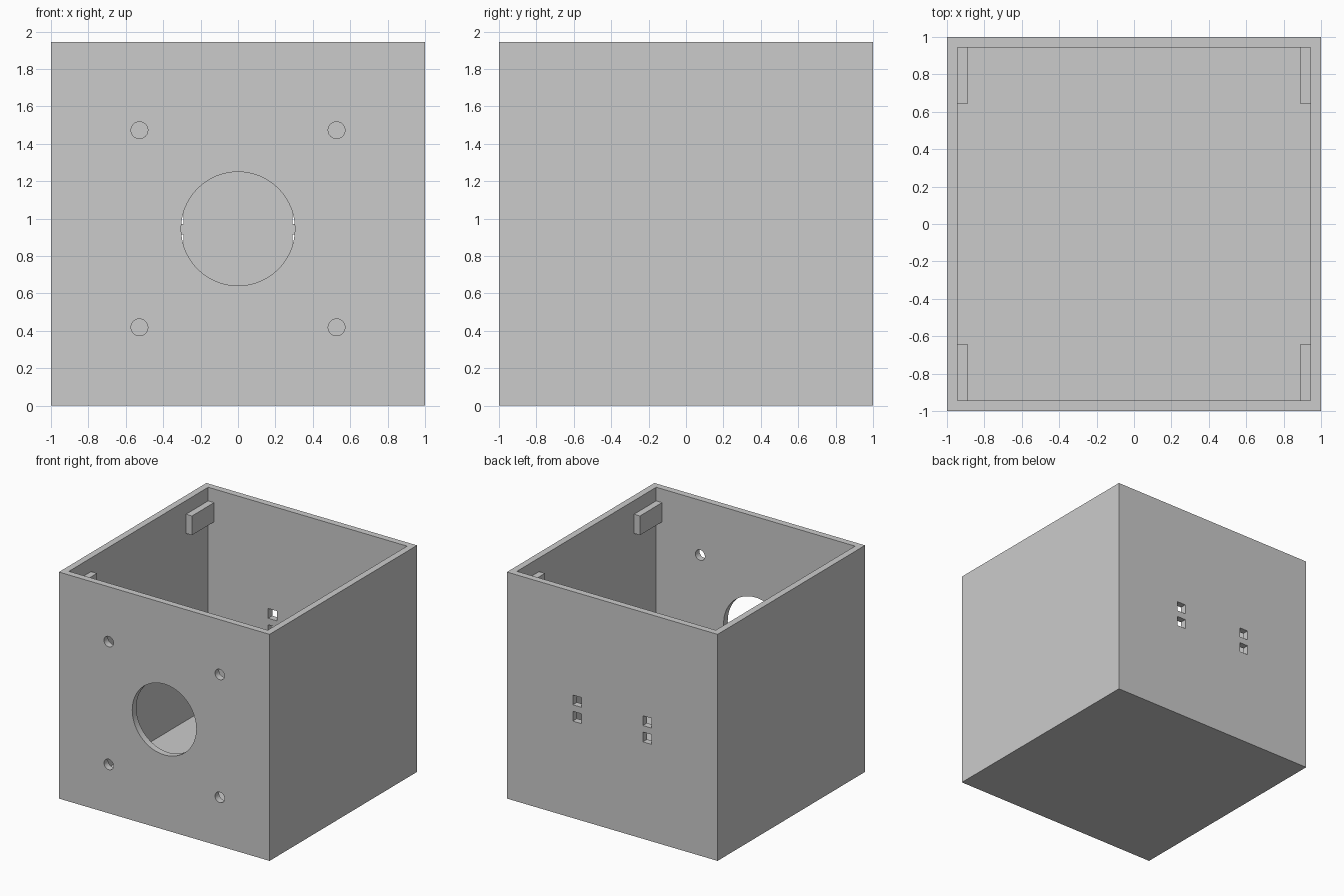
import bpy
import math

cube = bpy.data.objects.get("Cube")
if cube:
    bpy.data.objects.remove(cube, do_unlink=True)

WALL = 0.056
HEIGHT = 1.944
MID = 0.944          # height of the hole pattern centre, also the inner half width

grey = bpy.data.materials.new("plain grey")
grey.use_nodes = True
grey.diffuse_color = (0.6, 0.6, 0.6, 1)
grey.node_tree.nodes["Principled BSDF"].inputs["Base Color"].default_value = (0.6, 0.6, 0.6, 1)


def box(name, low, high):
    """Axis-aligned box between two corners."""
    centre = [(a + b) / 2 for a, b in zip(low, high)]
    bpy.ops.mesh.primitive_cube_add(size=1, location=centre)
    ob = bpy.context.object
    ob.name = name
    ob.scale = [b - a for a, b in zip(low, high)]
    bpy.ops.object.transform_apply(location=False, rotation=False, scale=True)
    ob.data.materials.append(grey)
    return ob


def front_drill(name, x, z, radius, sides):
    """Cylinder that runs through the front wall."""
    bpy.ops.mesh.primitive_cylinder_add(vertices=sides, radius=radius, depth=0.2,
                                        location=(x, -1 + WALL / 2, z),
                                        rotation=(math.pi / 2, 0, 0))
    ob = bpy.context.object
    ob.name = name
    ob.data.materials.append(grey)
    return ob


def cut(target, cutter):
    """Subtract the cutter and remove it."""
    mod = target.modifiers.new("cut", 'BOOLEAN')
    mod.operation = 'DIFFERENCE'
    mod.solver = 'EXACT'
    mod.object = cutter
    bpy.ops.object.select_all(action='DESELECT')
    bpy.context.view_layer.objects.active = target
    target.select_set(True)
    bpy.ops.object.modifier_apply(modifier=mod.name)
    bpy.data.objects.remove(cutter, do_unlink=True)


# Open-topped box shell
shell = box("box_shell", (-1, -1, 0), (1, 1, HEIGHT))
cut(shell, box("cavity", (-MID, -MID, WALL), (MID, MID, HEIGHT + 0.2)))

# Large round opening and four screw holes in the front wall
cut(shell, front_drill("round_opening", 0, MID + 0.002, 0.304, 96))
for sx in (-1, 1):
    for sz in (-1, 1):
        cut(shell, front_drill("screw_hole", sx * 0.527, MID + 0.002 + sz * 0.527, 0.045, 32))

# Two pairs of small square slots in the back wall
for sx in (-1, 1):
    for sz in (-1, 1):
        x, z, h = sx * 0.333, MID + sz * 0.07, 0.042
        cut(shell, box("slot", (x - h, 0.85, z - h), (x + h, 1.1, z + h)))

bpy.ops.object.shade_smooth_by_angle(angle=math.radians(30))

# Lid support tabs on the side walls, one in each corner
for sx, side in ((-1, "right"), (1, "left")):
    for sy, end in ((-1, "front"), (1, "back")):
        xs = sorted((sx * 0.888, sx * (MID + 0.01)))
        ys = sorted((sy * 0.644, sy * (MID + 0.01)))
        box(f"lid_tab_{end}_{side}", (xs[0], ys[0], HEIGHT - 0.282),
            (xs[1], ys[1], HEIGHT - 0.117))
